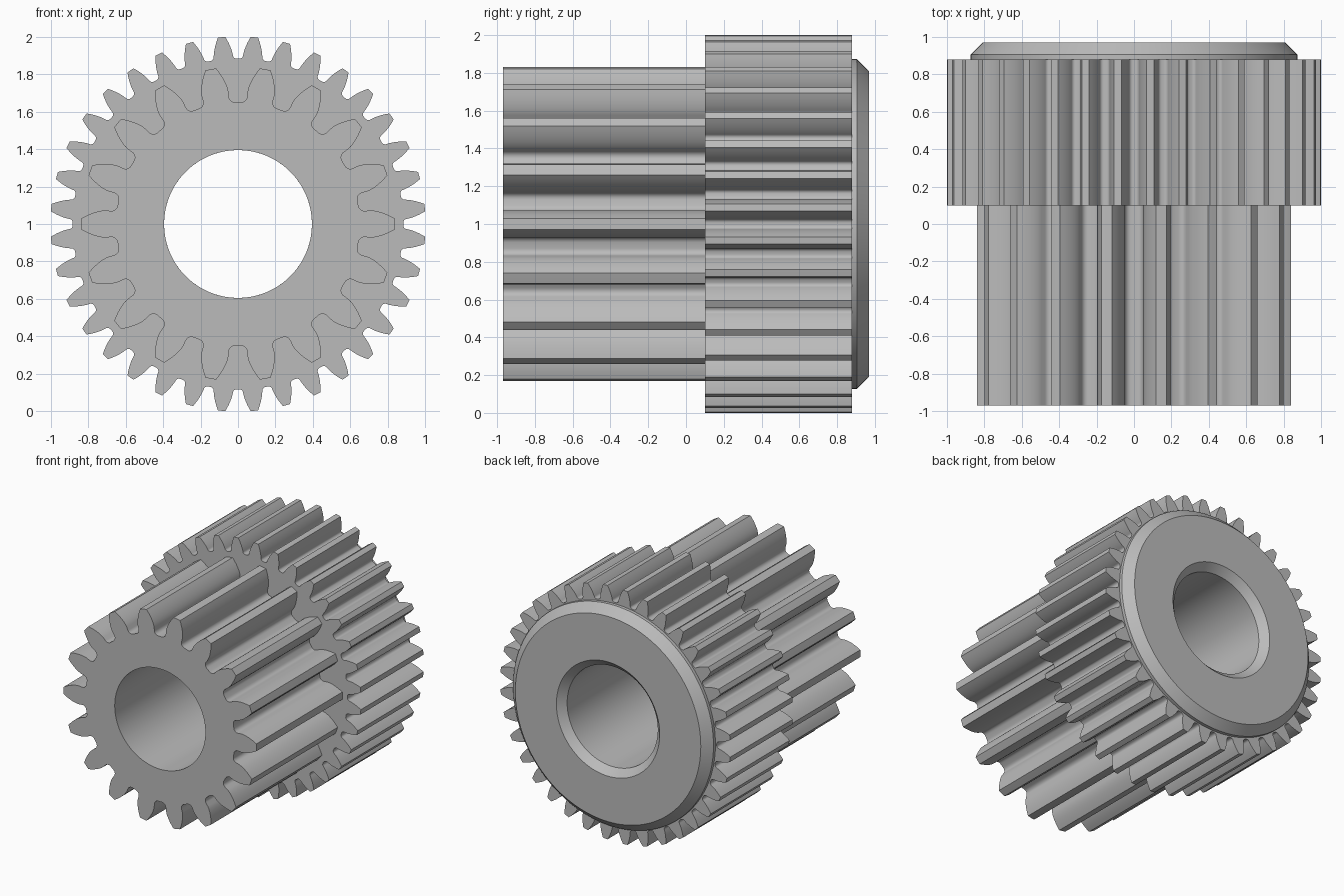
import bpy
import bmesh
from math import acos, cos, pi, radians, sin, tan

cube = bpy.data.objects.get("Cube")
if cube:
    bpy.data.objects.remove(cube, do_unlink=True)

BORE = 0.395
steel = bpy.data.materials.new("plain_grey_steel")
steel.use_nodes = True
grey = (0.5, 0.5, 0.5, 1)
steel.diffuse_color = grey
steel.node_tree.nodes["Principled BSDF"].inputs["Base Color"].default_value = grey


def loft(name, rings):
    """Closed tube of quads through rings, each ring = (polar outline, y)."""
    bm = bmesh.new()
    loops = [[bm.verts.new((r * cos(a), y, 1 + r * sin(a))) for a, r in outline]
             for outline, y in rings]
    for near, far in zip(loops, loops[1:] + loops[:1]):
        n = len(near)
        for i in range(n):
            j = (i + 1) % n
            bm.faces.new((near[i], near[j], far[j], far[i]))
    bmesh.ops.recalc_face_normals(bm, faces=bm.faces)
    mesh = bpy.data.meshes.new(name)
    bm.to_mesh(mesh)
    bm.free()
    mesh.materials.append(steel)
    mesh.shade_smooth()
    mesh.set_sharp_from_angle(angle=radians(28))
    obj = bpy.data.objects.new(name, mesh)
    bpy.context.collection.objects.link(obj)
    return obj


def involute(angle):
    return tan(angle) - angle


def gear_outline(teeth, tip, phase):
    """Polar outline of an involute gear with rounded tooth roots."""
    pressure = radians(20)
    module = 2 * tip / (teeth + 2)
    pitch = module * teeth / 2
    base = pitch * cos(pressure)
    root = pitch - 1.25 * module
    fillet = 0.38 * module

    def half_width(r):
        roll = acos(min(1, base / r))
        return pi / teeth / 2 + involute(pressure) - involute(roll)

    # Half a tooth, from the tip centre down the flank into the root
    start = root + fillet
    low = max(start, base)
    half = [(0, tip)]
    for i in range(7):
        r = tip + (low - tip) * i / 6
        half.append((half_width(r), r))
    for i in range(0 if start < low else 1, 6):
        t = pi / 2 * i / 5
        half.append((half_width(low) + fillet / root * (1 - cos(t)),
                     start - fillet * sin(t)))
    half.append((pi / teeth, root))
    tooth = [(-a, r) for a, r in reversed(half[1:])] + half[:-1]
    return [(a + phase + 2 * pi * k / teeth, r)
            for k in range(teeth) for a, r in tooth]


def circle_like(outline, radius):
    return [(a, radius) for a, _ in outline]


def make_gear(name, teeth, tip, phase, front, back):
    outline = gear_outline(teeth, tip, phase)
    bore = circle_like(outline, BORE)
    loft(name, [(bore, back), (bore, front), (outline, front), (outline, back)])


# Long narrow gear at the front, wide gear behind it
make_gear("small_gear", 18, 0.84, 0, -0.97, 0.10)
make_gear("large_gear", 36, 1.0023, radians(5), 0.10, 0.88)

# Bevelled collar on the back, with a countersunk bore
circle = [(2 * pi * i / 144, 1) for i in range(144)]
profile = [(BORE, 0.88), (BORE, 0.915), (0.45, 0.97),
           (0.808, 0.97), (0.873, 0.905), (0.873, 0.88)]
loft("back_collar", [(circle_like(circle, r), y) for r, y in profile])
